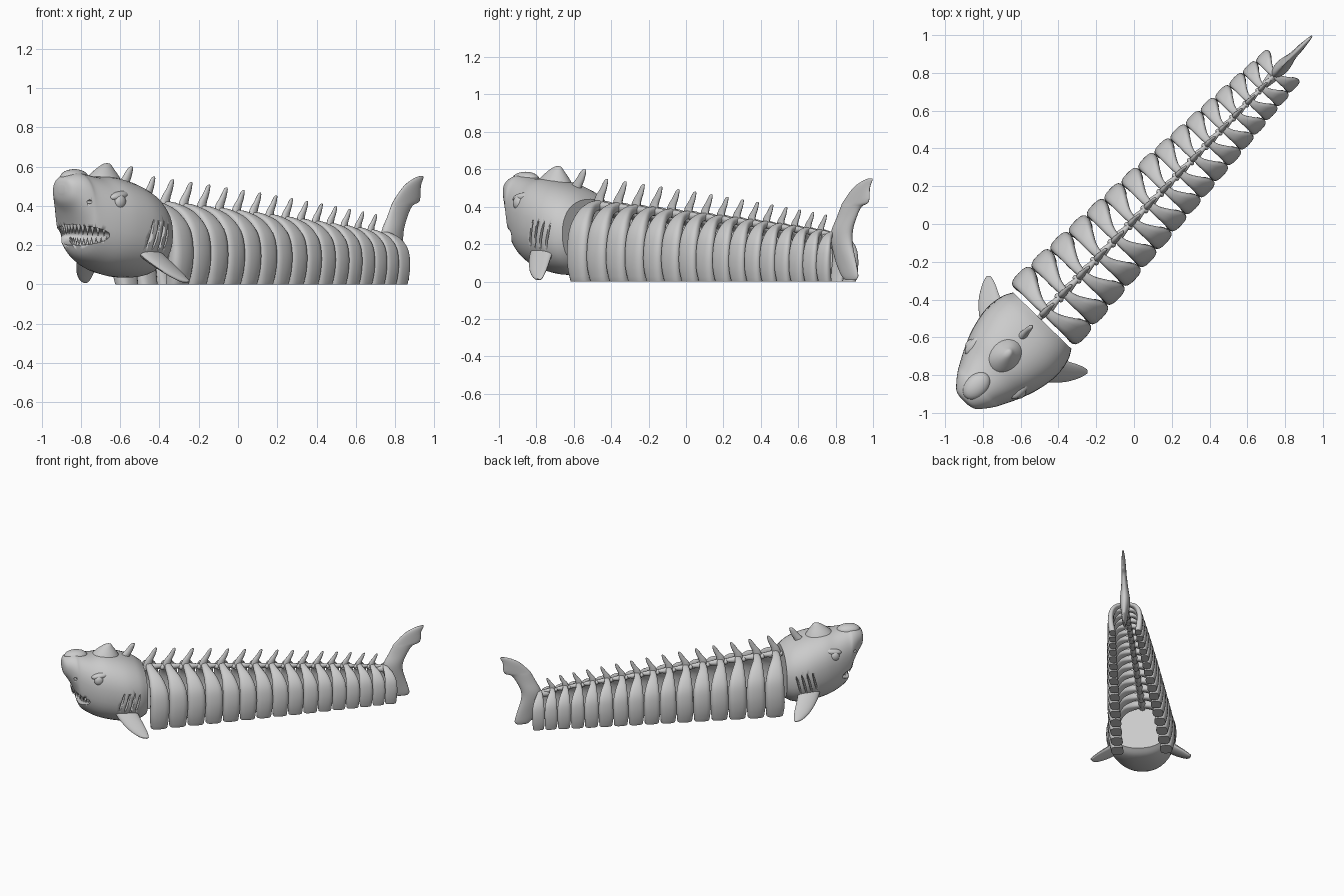
import bpy, bmesh, math
from mathutils import Vector, Matrix

if "Cube" in bpy.data.objects:
    bpy.data.objects.remove(bpy.data.objects["Cube"])

# Local frame: x runs head -> tail, y sideways; everything is turned onto the diagonal
PLACE = Matrix.Translation((0, 0.02, 0)) @ Matrix.Rotation(math.radians(46), 4, 'Z')


def smooth_rows(rows, n):
    """Catmull-Rom interpolation between parameter rows."""
    out = []
    for i in range(len(rows) - 1):
        p0, p1, p2 = rows[max(i - 1, 0)], rows[i], rows[i + 1]
        p3 = rows[min(i + 2, len(rows) - 1)]
        for k in range(n):
            t = k / n
            out.append([0.5 * (2 * b + (c - a) * t + (2 * a - 5 * b + 4 * c - d) * t * t
                               + (3 * b - a - 3 * c + d) * t ** 3)
                        for a, b, c, d in zip(p0, p1, p2, p3)])
    return out + [list(rows[-1])]


def oval(center, a, b, n=20, power=2.0):
    """Super-ellipse ring spanned by the half-axis vectors a and b."""
    pts = []
    for k in range(n):
        t = 2 * math.pi * k / n
        c, s = math.cos(t), math.sin(t)
        pts.append(Vector(center) + Vector(a) * math.copysign(abs(c) ** (2 / power), c)
                   + Vector(b) * math.copysign(abs(s) ** (2 / power), s))
    return pts


def loft(bm, rings):
    vs = [[bm.verts.new(p) for p in r] for r in rings]
    n = len(vs[0])
    for r0, r1 in zip(vs, vs[1:]):
        for k in range(n):
            bm.faces.new((r0[k], r0[(k + 1) % n], r1[(k + 1) % n], r1[k]))
    bm.faces.new(vs[0][::-1])
    bm.faces.new(vs[-1])


def ball(bm, center, radii, rot=Matrix(), seg=24):
    m = Matrix.Translation(center) @ rot @ Matrix.Diagonal((*radii, 1))
    bmesh.ops.create_uvsphere(bm, u_segments=seg, v_segments=seg // 2, radius=1, matrix=m)


def finish(bm, name, angle=45):
    bmesh.ops.recalc_face_normals(bm, faces=bm.faces)
    me = bpy.data.meshes.new(name)
    bm.to_mesh(me)
    bm.free()
    ob = bpy.data.objects.new(name, me)
    bpy.context.collection.objects.link(ob)
    ob.matrix_world = PLACE
    bpy.ops.object.select_all(action='DESELECT')
    ob.select_set(True)
    bpy.context.view_layer.objects.active = ob
    bpy.ops.object.shade_smooth_by_angle(angle=math.radians(angle))
    return ob


def spike(bm, u, z, h, s):
    """Backward hooked spine standing on the ridge."""
    rows = [(-.055, -.03, .034, .022), (-.04, .25 * h, .030, .018),
            (-.012, .6 * h, .022, .013), (.008, .92 * h, .013, .009), (.014, h, .004, .004)]
    loft(bm, [oval((u + r[0] * s, 0, z + r[1]), (r[2] * s, 0, 0), (0, r[3] * s, 0), 12)
              for r in smooth_rows(rows, 3)])


HV = -0.02  # slight sideways offset of the head

# Head: lofted sections (position, half width, top, bottom)
sections = [(-1.315, .025, .505, .465), (-1.303, .068, .54, .42), (-1.265, .105, .562, .36),
            (-1.225, .135, .570, .27), (-1.19, .155, .565, .155), (-1.10, .20, .55, .09),
            (-1.0, .237, .55, .055), (-.88, .258, .525, .035), (-.78, .245, .485, .04),
            (-.72, .215, .44, .07)]
bm = bmesh.new()
loft(bm, [oval((u, HV, (t + b) / 2), (0, w, 0), (0, 0, (t - b) / 2), 40, 2.3)
          for u, w, t, b in smooth_rows(sections, 5)])
head = finish(bm, "head")

# Mouth opening and gill slits are cut out of the head
bm = bmesh.new()
ball(bm, (-1.24, HV, .25), (.17, .215, .052), seg=32)
for side in (-1, 1):
    for i in range(4):
        ball(bm, (-.92 + .04 * i, HV + side * .255, .25 - .004 * i), (.007, .03, .085),
             Matrix.Rotation(.25, 4, 'Y'), 16)
    ball(bm, (-1.235, HV + side * .105, .42), (.014, .035, .012), seg=12)
cutter = finish(bm, "mouth_cutter")
cutter.hide_render = True
mod = head.modifiers.new("mouth", 'BOOLEAN')
mod.operation, mod.object, mod.solver = 'DIFFERENCE', cutter, 'EXACT'
bpy.context.view_layer.objects.active = head
bpy.ops.object.modifier_apply(modifier=mod.name)
bpy.data.objects.remove(cutter)

# Bumps on the crown and snout, hooked spine at the nape
bm = bmesh.new()
loft(bm, [oval((u, -.01, z), (a, 0, 0), (0, b, 0), 24) for u, z, a, b in smooth_rows(
    [(-1.0, .50, .12, .10), (-.995, .55, .088, .07), (-.985, .59, .05, .038),
     (-.973, .612, .024, .017), (-.97, .617, .005, .004)], 3)])
ball(bm, (-1.21, -.01, .545), (.085, .06, .042))
spike(bm, -.80, .46, .14, 1.3)
finish(bm, "head_bumps")

# Eyes with lids
for side, name in ((-1, "right_eye"), (1, "left_eye")):
    bm = bmesh.new()
    ball(bm, (-1.075, HV + side * .183, .42), (.036, .026, .038), seg=20)
    ball(bm, (-1.065, HV + side * .168, .45), (.065, .03, .024),
         Matrix.Rotation(-.15, 4, 'Y'), 20)
    finish(bm, name)

# Teeth along both jaws
bm = bmesh.new()
for upper in (True, False):
    for i in range(-7, 8):
        v = i * .0215
        u = (-1.238 if upper else -1.175) + (v / .2) ** 2 * .14
        z = (.283 if upper else .212) - abs(v) * (.1 if upper else -.05)
        m = Matrix.Translation((u, HV + v, z))
        if upper:
            m = m @ Matrix.Rotation(math.pi, 4, 'X')
        bmesh.ops.create_cone(bm, segments=8, radius1=.012, radius2=.001, depth=.05,
                              cap_ends=True, matrix=m)
finish(bm, "teeth")

# Pectoral fins (centre x, y, z, half chord, half thickness)
fin = [(-.90, .17, .20, .08, .032), (-.865, .24, .13, .078, .026), (-.815, .31, .062, .062, .018),
       (-.775, .352, .02, .034, .012), (-.758, .366, .011, .008, .006)]
for side, name in ((-1, "right_fin"), (1, "left_fin")):
    bm = bmesh.new()
    loft(bm, [oval((u, -.015 + side * v, z), (c, 0, 0), (0, side * t * .7, t * .7), 20)
              for u, v, z, c, t in smooth_rows(fin, 4)])
    finish(bm, name)

# Hollow arched body segments, shrinking toward the tail
# rib rows: sideways, height, length, thickness, forward shift (all as fractions)
rib = [(.03, .93, .34, .11, -.28), (.28, .90, .46, .12, -.24), (.58, .81, .72, .13, -.1),
       (.80, .64, .94, .15, 0), (.87, .42, 1.0, .17, .02), (.84, .2, .99, .19, 0),
       (.76, 0, .86, .19, 0)]
COUNT = 16
start = -.70
for i in range(COUNT):
    f = i / (COUNT - 1)
    L = .14 - .05 * f
    hw, H, s = .235 - .112 * f, .44 - .165 * f, 1 - .35 * f
    mid = start + L / 2
    bm = bmesh.new()
    path = smooth_rows(rib, 4)
    for side in (-1, 1):
        rings = []
        for k, (v, z, ln, th, du) in enumerate(path):
            a, b = path[max(k - 1, 0)], path[min(k + 1, len(path) - 1)]
            d = Vector(((b[0] - a[0]) * hw, (b[1] - a[1]) * H)).normalized()
            nrm = (-d.y, d.x) if k < len(path) - 1 else (1, 0)
            rings.append(oval((mid + du * L, side * v * hw, z * H), (ln * L * .5, 0, 0),
                              (0, side * nrm[0] * th * hw, nrm[1] * th * hw), 20, 2.8))
        loft(bm, rings)
    # ridge link bar and ball joint
    loft(bm, [oval((mid + x * L, 0, H * .94 - .012), (0, r * s, 0), (0, 0, r * s), 12)
              for x, r in ((-.85, .012), (-.6, .016), (-.1, .026), (.25, .017), (.5, .012))])
    ball(bm, (mid + .42 * L, 0, H * .92 - .012), (.02 * s, .028 * s, .022 * s), seg=12)
    if i < COUNT - 1:
        spike(bm, mid, H * .94, .135 - .05 * f, s)
    finish(bm, "body_segment_%02d" % (i + 1))
    start += L

# Tail fin: horizontal slices (height, leading edge, trailing edge, half thickness)
tail = [(.008, 1.16, 1.235, .008), (.03, 1.13, 1.252, .014), (.10, 1.09, 1.235, .022),
        (.20, 1.06, 1.205, .034), (.27, 1.06, 1.205, .036), (.34, 1.095, 1.235, .026),
        (.40, 1.125, 1.275, .020), (.425, 1.14, 1.33, .018), (.50, 1.215, 1.338, .014),
        (.54, 1.29, 1.357, .009), (.552, 1.335, 1.355, .004)]
bm = bmesh.new()
loft(bm, [oval(((a + b) / 2, 0, z), ((b - a) / 2, 0, 0), (0, t, 0), 24)
          for z, a, b, t in smooth_rows(tail, 3)])
loft(bm, [oval((u, 0, .235), (0, r, 0), (0, 0, r), 14)
          for u, r in ((1.0, .02), (1.06, .03), (1.12, .032), (1.17, .015))])
finish(bm, "tail_fin")
